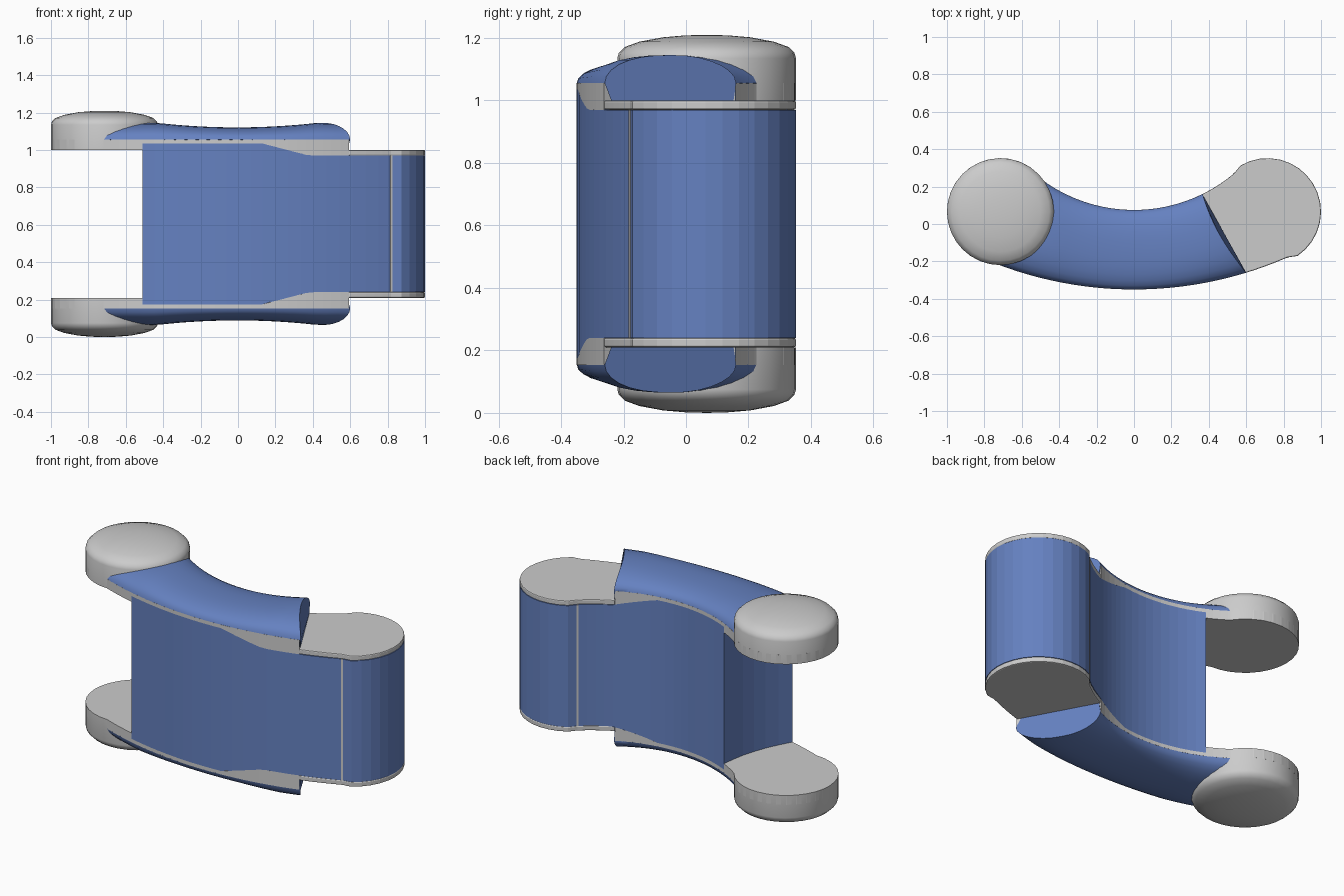
import bpy, bmesh
from math import sqrt, atan2, cos, sin, pi, radians
from mathutils import Vector

if "Cube" in bpy.data.objects:
    bpy.data.objects.remove(bpy.data.objects["Cube"])

MID = 0.605                      # mirror plane height
CX, CY, R = 0.714, 0.066, 0.286  # round ends
blue = bpy.data.materials.new("blue")
blue.diffuse_color = (0.13, 0.22, 0.53, 1)
blue.use_nodes = True
blue.node_tree.nodes["Principled BSDF"].inputs["Base Color"].default_value = blue.diffuse_color


def finish(name, bm, mat=None, mirror=True, smooth=None):
    bmesh.ops.recalc_face_normals(bm, faces=bm.faces)
    me = bpy.data.meshes.new(name)
    bm.to_mesh(me)
    bm.free()
    ob = bpy.data.objects.new(name, me)
    bpy.context.collection.objects.link(ob)
    ob.location.z = MID
    if mat:
        me.materials.append(mat)
    if smooth:
        bpy.ops.object.select_all(action='DESELECT')
        bpy.context.view_layer.objects.active = ob
        ob.select_set(True)
        bpy.ops.object.shade_smooth_by_angle(angle=radians(smooth))
    if mirror:
        m = ob.modifiers.new("mirror", 'MIRROR')
        m.use_axis = (False, False, True)
        m.use_mirror_merge = False
    return ob


# Curves of the dog-bone outline
def outer(x):
    return Vector((x, 1.70 - sqrt(2.05 ** 2 - x * x)))


def inner(x):
    return Vector((x, 0.905 - sqrt(0.83 ** 2 - x * x)))


def run(f, a, b, n=10):
    return [f(a + (b - a) * i / n) for i in range(n + 1)]


def cross(xo, xi, bend, s):
    p = outer(xo).lerp(inner(xi), s)
    p.x += bend * 4 * s * (1 - s)
    return p


def cut(xo, xi, bend, n=6):
    return [cross(xo, xi, bend, i / n) for i in range(n + 1)]


XO, XI = 0.819, 0.534            # tangent points of the round ends
A0 = atan2(outer(XO).y - CY, XO - CX)
A1 = atan2(inner(XI).y - CY, XI - CX)


def round_end(n=18):
    angs = [A0 + (A1 - A0) * i / n for i in range(1, n)]
    return [Vector((CX + R * cos(a), CY + R * sin(a))) for a in angs]


def lobe(xo, xi, bend):
    return (run(outer, xo, XO, 5) + round_end() + run(inner, XI, xi, 5)
            + cut(xo, xi, bend)[1:-1][::-1])


def prism(name, pts, low, high, mat=None, mirror=True, smooth=None):
    bm = bmesh.new()
    lo = [bm.verts.new((p.x, p.y, low(p.x) - MID)) for p in pts]
    hi = [bm.verts.new((p.x, p.y, high(p.x) - MID)) for p in pts]
    bm.faces.new(lo[::-1])
    bm.faces.new(hi)
    for i in range(len(pts)):
        j = (i + 1) % len(pts)
        bm.faces.new((lo[i], lo[j], hi[j], hi[i]))
    return finish(name, bm, mat, mirror, smooth)


def shoulder(x):                 # top edge of the blue wall
    t = min(1, max(0, (x - 0.13) / 0.25))
    return 1.035 - 0.065 * t


RIGHT = (0.593, 0.363, -0.03)
LEFT = (-0.51, -0.365, 0.03)
left_cut = cut(*LEFT)[1:-1][::-1]

# Central wall with the round hinge end
body = run(outer, LEFT[0], 0.13) + run(outer, 0.13, XO)[1:] + round_end() \
    + run(inner, XI, 0.13) + run(inner, 0.13, LEFT[1])[1:] + left_cut
prism("hinge_wall", body, lambda x: 2 * MID - shoulder(x), shoulder, blue, False)

# Grey caps on the hinge end
cap = prism("hinge_cap", lobe(*RIGHT), lambda x: 0.97, lambda x: 1.0)
bev = cap.modifiers.new("bevel", 'BEVEL')
bev.width, bev.segments = 0.006, 2
bev.limit_method, bev.angle_limit = 'ANGLE', 1.0
cap.modifiers.move(1, 0)

# Arm plates and the pads under the buttons
arm = run(outer, LEFT[0], 0.13) + run(outer, 0.13, RIGHT[0])[1:] + cut(*RIGHT)[1:-1] \
    + run(inner, RIGHT[1], 0.13, 5) + run(inner, 0.13, LEFT[1])[1:] + left_cut
prism("arm_plate", arm, shoulder, lambda x: 1.056)
pad = [Vector((-p.x, p.y)) for p in lobe(0.51, 0.365, -0.03)][::-1]
prism("button_pad", pad, lambda x: 1.0, lambda x: 1.056)

# Domed blue arm covers, lofted along the arc
bm = bmesh.new()
rings, N, K = [], 24, 14
for i in range(N + 1):
    t = i / N
    xo, xi = -0.80 + 1.40 * t, -0.525 + 0.892 * t
    sec = [(0.05, 1.0)]
    for k in range(K + 1):
        s = (1 - cos(pi * k / K)) / 2
        x = cross(xo, xi, 0, s).x
        h = 0.066 + 0.024 * min(1, abs(x) / 0.45) ** 2
        sec.append((s, 1.055 + h * sqrt(max(0, 1 - abs(2 * s - 1) ** 2.4))))
    sec.append((0.98, 1.0))
    ring = []
    for s, z in sec:
        p = cross(xo, xi, 0.03 * (1 - 2 * t), s)
        # keep the underside inside the plate except at the open end
        if z == 1.0 and i < N:
            z = 1.045
        ring.append(bm.verts.new((p.x, p.y, z - MID)))
    rings.append(ring)
M = len(rings[0])
for a, b in zip(rings, rings[1:]):
    for k in range(M):
        j = (k + 1) % M
        bm.faces.new((a[k], a[j], b[j], b[k]))
bm.faces.new(rings[0])
bm.faces.new(rings[-1])
finish("arm_cover", bm, blue, smooth=35)

# Domed round buttons
bm = bmesh.new()
prof = [(0, 1.0), (R, 1.0), (R, 1.135), (0.281, 1.152), (0.262, 1.171),
        (0.215, 1.188), (0.14, 1.202), (0.07, 1.208), (0, 1.21)]
vs = [bm.verts.new((-CX + r, CY, z - MID)) for r, z in prof]
edges = [bm.edges.new(e) for e in zip(vs, vs[1:])]
bmesh.ops.spin(bm, geom=vs + edges, cent=(-CX, CY, 0), axis=(0, 0, 1),
               angle=2 * pi, steps=32)
bmesh.ops.remove_doubles(bm, verts=bm.verts, dist=1e-4)
finish("button", bm, smooth=30)

# Thin grey seams where the arcs meet the round end
for name, p in (("front_seam", outer(XO)), ("back_seam", inner(XI))):
    d = (p - Vector((CX, CY))).normalized()
    side = Vector((-d.y, d.x)) * 0.006
    q = [p + d * 0.002 - side, p + d * 0.002 + side,
         p - d * 0.01 + side, p - d * 0.01 - side]
    prism(name, q, lambda x: 0.24, lambda x: 0.97, None, False)
